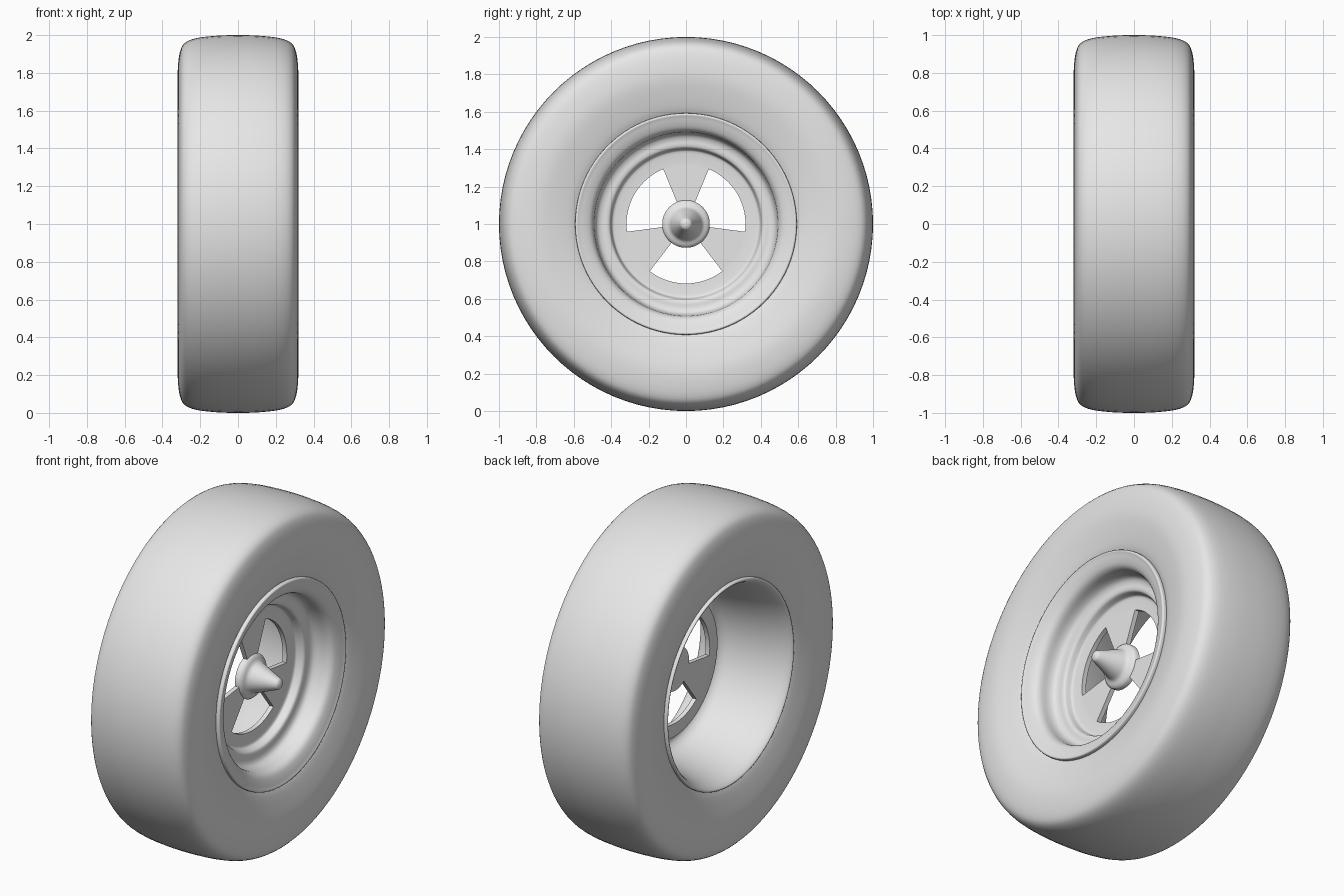
import bpy, bmesh, math
from mathutils import Vector

if "Cube" in bpy.data.objects:
    bpy.data.objects.remove(bpy.data.objects["Cube"])

SEG = 96
grey = bpy.data.materials.new("plain_grey")
grey.diffuse_color = (0.8, 0.8, 0.8, 1)
grey.use_nodes = True
grey.node_tree.nodes["Principled BSDF"].inputs["Base Color"].default_value = grey.diffuse_color


def smooth_path(pts, n=3):
    """Catmull-Rom curve through (x, radius) points."""
    p = [Vector(q) for q in pts]
    p = [p[0] * 2 - p[1]] + p + [p[-1] * 2 - p[-2]]
    out = []
    for i in range(1, len(p) - 2):
        a, b, c, d = p[i - 1:i + 3]
        for k in range(n):
            t = k / n
            out.append(0.5 * (2 * b + (c - a) * t + (2 * a - 5 * b + 4 * c - d) * t * t
                              + (3 * b - a - 3 * c + d) * t ** 3))
    return out + [p[-2]]


def lathe(name, prof, closed=True, keep=None, angle=40):
    """Spin a profile round the x axle; keep(angle) chooses the sectors."""
    bm = bmesh.new()
    rings = []
    for x, r in prof:
        if r < 1e-5:
            rings.append([bm.verts.new((x, 0, 1))] * SEG)
        else:
            rings.append([bm.verts.new((x, r * math.cos(2 * math.pi * j / SEG),
                                        1 + r * math.sin(2 * math.pi * j / SEG)))
                          for j in range(SEG)])
    n = len(rings)
    for i in range(n if closed else n - 1):
        a, b = rings[i], rings[(i + 1) % n]
        for j in range(SEG):
            if keep and not keep((j + 0.5) * 360 / SEG):
                continue
            k = (j + 1) % SEG
            vs = list(dict.fromkeys((a[j], a[k], b[k], b[j])))
            if len(vs) > 2:
                bm.faces.new(vs)
    bmesh.ops.delete(bm, geom=[v for v in bm.verts if not v.link_faces], context='VERTS')
    # cap the open sector ends
    if keep:
        bmesh.ops.holes_fill(bm, edges=[e for e in bm.edges if e.is_boundary], sides=0)
    bmesh.ops.recalc_face_normals(bm, faces=bm.faces)
    me = bpy.data.meshes.new(name)
    bm.to_mesh(me)
    bm.free()
    ob = bpy.data.objects.new(name, me)
    bpy.context.collection.objects.link(ob)
    me.materials.append(grey)
    bpy.ops.object.select_all(action='DESELECT')
    ob.select_set(True)
    bpy.context.view_layer.objects.active = ob
    bpy.ops.object.shade_smooth_by_angle(angle=math.radians(angle))
    return ob


# tyre: half section mirrored about the wheel's middle plane
half = [(0.27, 0.59), (0.285, 0.625), (0.304, 0.70), (0.318, 0.78), (0.317, 0.85),
        (0.305, 0.92), (0.28, 0.96), (0.22, 0.984), (0.11, 0.997), (0, 1.0)]
lathe("tyre", smooth_path(half + [(-x, r) for x, r in half[-2::-1]]))

# rim: stepped dish on the outer side, deep barrel on the inner side
front = [(0.27, 0.593), (0.288, 0.591), (0.293, 0.583), (0.288, 0.57), (0.278, 0.54),
         (0.262, 0.51), (0.235, 0.494), (0.19, 0.488), (0.16, 0.475), (0.148, 0.45),
         (0.147, 0.425), (0.14, 0.408), (0.118, 0.40), (0.102, 0.393), (0.097, 0.375)]
back = [(0.07, 0.38), (0.075, 0.40), (0.10, 0.415), (0.115, 0.43), (0.11, 0.455),
        (0.08, 0.48), (0.03, 0.494), (-0.06, 0.508), (-0.16, 0.528), (-0.24, 0.552),
        (-0.275, 0.568), (-0.291, 0.582), (-0.287, 0.591), (-0.27, 0.593)]
lathe("rim", smooth_path(front) + [(0.095, 0.318), (0.068, 0.318)] + smooth_path(back))


# three spokes between the three windows
def is_spoke(a):
    return all(abs((a - c + 180) % 360 - 180) > 37.5 for c in (30, 150, 270))


lathe("spokes", [(0.095, 0.318), (0.095, 0.12), (0.068, 0.12), (0.068, 0.318)], keep=is_spoke)

# hub with its long blunt cone
cone = [(0.095, 0.127), (0.108, 0.115), (0.122, 0.09), (0.155, 0.075), (0.21, 0.053),
        (0.26, 0.034), (0.273, 0.026), (0.28, 0.012), (0.281, 0)]
lathe("hub", [(0.068, 0), (0.068, 0.127)] + smooth_path(cone), closed=False)
